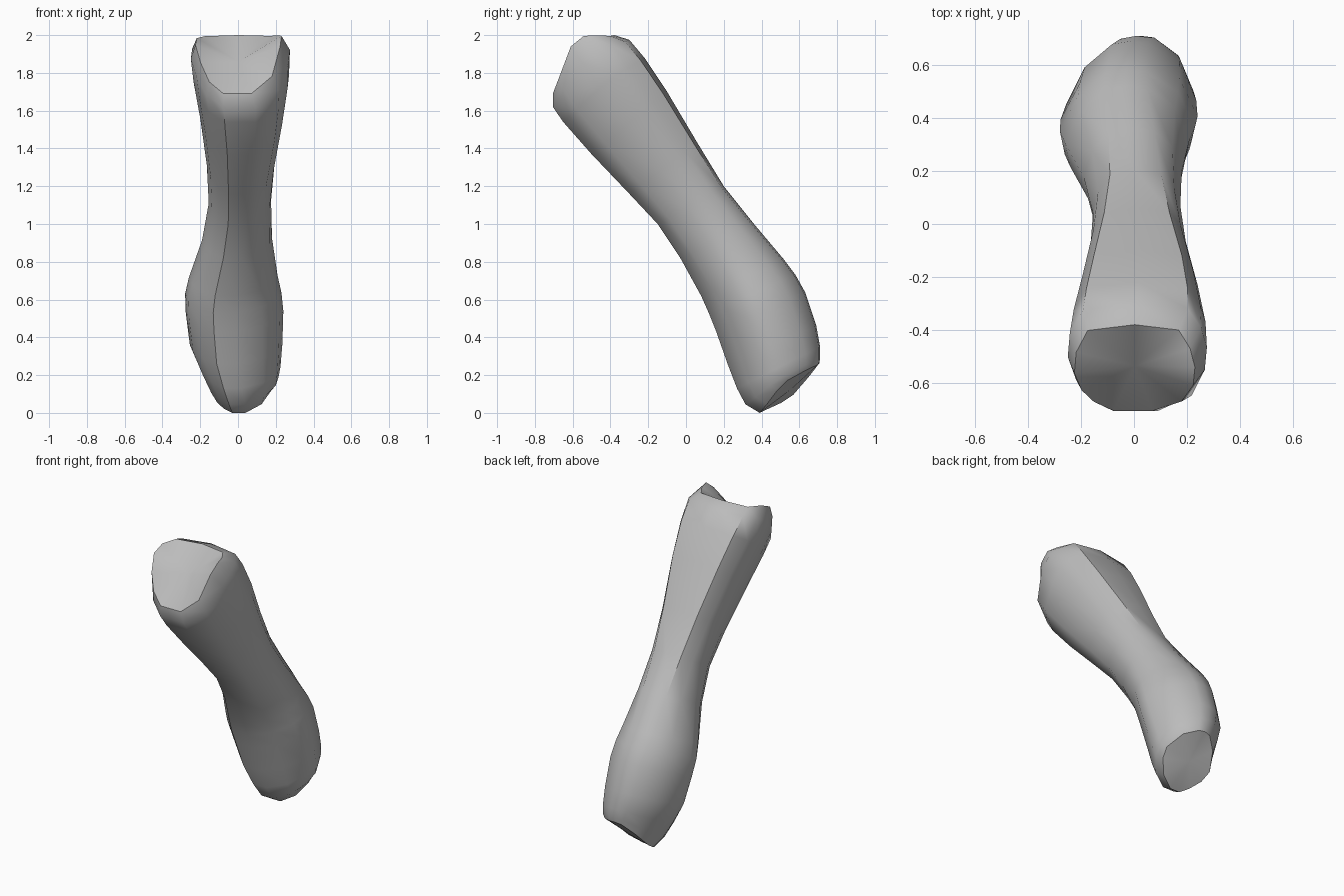
import bpy, bmesh, math
from mathutils import Vector

if "Cube" in bpy.data.objects:
    bpy.data.objects.remove(bpy.data.objects["Cube"], do_unlink=True)

# Cross-sections as (across, depth): a flat-backed upper end, an oval lower end
UPPER = [(-.35, -1), (.3, -1), (.78, -.65), (.97, -.05), (1, .35), (.92, .64),
         (.73, .91), (0, 1), (-.78, .9), (-.97, .55), (-1, .15), (-.88, -.32),
         (-.68, -.72)]
LOWER = [(-.42, -1), (.03, -1), (.58, -.72), (.92, -.3), (1, .05), (.74, .65),
         (.25, .97), (-.02, 1), (-.3, .95), (-.72, .58), (-1, 0), (-.93, -.38),
         (-.7, -.75)]

# Stations: front y, front z, back y, back z, min x, max x, blend, end lift
STATIONS = [
    (-.705, 1.69, -.38, 2.0, -.225, .23, 0, .11),
    (-.705, 1.62, -.30, 1.975, -.25, .275, 0, .07),
    (-.65, 1.54, -.22, 1.88, -.235, .27, 0, .02),
    (-.50, 1.37, -.10, 1.70, -.20, .24, 0, 0),
    (-.30, 1.16, .06, 1.43, -.165, .195, .15, 0),
    (-.15, 1.00, .20, 1.20, -.155, .175, .35, 0),
    (-.03, .82, .36, 1.00, -.19, .18, .6, 0),
    (.08, .62, .52, .81, -.26, .21, .85, 0),
    (.12, .53, .58, .73, -.28, .23, .95, 0),
    (.16, .43, .63, .64, -.277, .24, 1, 0),
    (.22, .26, .69, .46, -.255, .235, 1, 0),
    (.27, .13, .71, .35, -.20, .225, 1, 0),
    (.315, .045, .71, .29, -.155, .215, 1, .02),
    (.39, 0, .705, .26, -.12, .19, 1, .04),
]
AXIS = Vector((0, -.5, .87))


def make_ring(bm, station):
    fy, fz, by, bz, x0, x1, blend, lift = station
    front, back = Vector((0, fy, fz)), Vector((0, by, bz))
    ring = []
    for (ua, va), (ub, vb) in zip(UPPER, LOWER):
        u, v = ua + (ub - ua) * blend, va + (vb - va) * blend
        p = front.lerp(back, (v + 1) / 2)
        p.x = (x0 + x1) / 2 + u * (x1 - x0) / 2
        # Upper end is an uneven saddle; lower end slopes up to one side
        rise = u * u * (1 + .15 * u) if blend == 0 else u
        ring.append(bm.verts.new(p + AXIS * lift * rise * (1 - v * v)))
    return ring


def add_cap(bm, ring, push):
    center = sum((v.co for v in ring), Vector()) / len(ring) + AXIS * push
    hub = bm.verts.new(center)
    for a, b in zip(ring, ring[1:] + ring[:1]):
        bm.edges.get((a, b)).smooth = False
        bm.faces.new((a, b, hub))


# Shaft skinned through the stations
bm = bmesh.new()
rings = [make_ring(bm, s) for s in STATIONS]
for r0, r1 in zip(rings, rings[1:]):
    for i in range(len(r0)):
        j = (i + 1) % len(r0)
        bm.faces.new((r0[i], r1[i], r1[j], r0[j]))

# End faces: dished above, slightly domed below
add_cap(bm, rings[0], -.04)
add_cap(bm, rings[-1], -.01)
bmesh.ops.recalc_face_normals(bm, faces=bm.faces)

mesh = bpy.data.meshes.new("bone_shaft")
bm.to_mesh(mesh)
bm.free()
bone = bpy.data.objects.new("bone_shaft", mesh)
bpy.context.collection.objects.link(bone)

# Plain grey material
grey = bpy.data.materials.new("bone_grey")
grey.use_nodes = True
color = (.5, .5, .5, 1)
grey.diffuse_color = color
grey.node_tree.nodes["Principled BSDF"].inputs["Base Color"].default_value = color
mesh.materials.append(grey)

# Smooth surface with crisp end rims
bpy.ops.object.select_all(action="DESELECT")
bone.select_set(True)
bpy.context.view_layer.objects.active = bone
bpy.ops.object.shade_smooth_by_angle(angle=math.radians(40))
